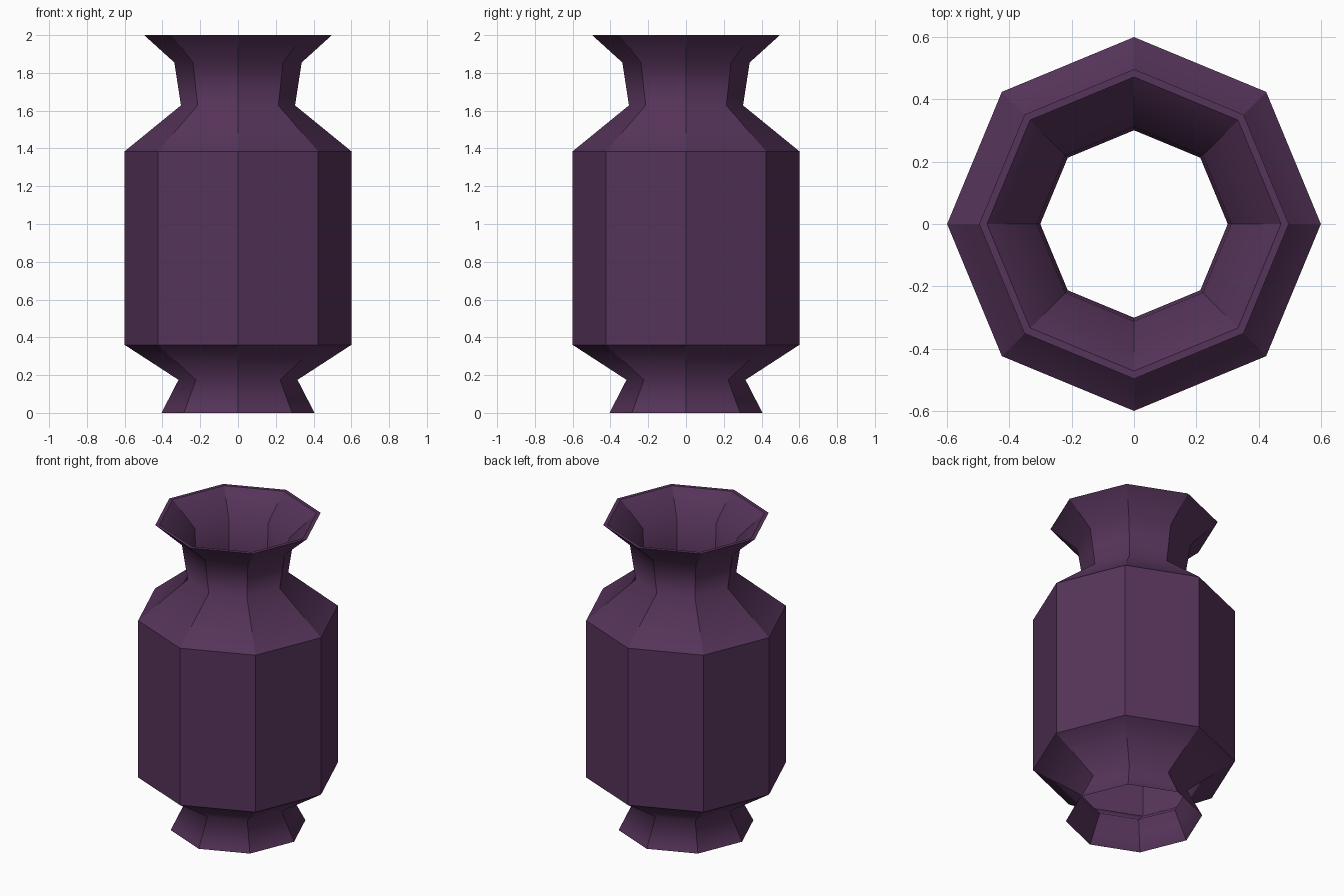
import bpy, bmesh, math

if "Cube" in bpy.data.objects:
    bpy.data.objects.remove(bpy.data.objects["Cube"])

SIDES = 8

# one flat colour
plum = bpy.data.materials.new("dark_plum")
plum.diffuse_color = (0.093, 0.034, 0.102, 1.0)
plum.use_nodes = True
plum.node_tree.nodes["Principled BSDF"].inputs["Base Color"].default_value = plum.diffuse_color

# profile (radius, height, crisp ring?) from foot up, over the lip, down inside the neck
profile = [
    (0.405, 0.0, True),     # foot
    (0.315, 0.175, False),  # lower waist
    (0.6, 0.36, True),      # body
    (0.6, 1.385, True),
    (0.302, 1.628, False),  # neck
    (0.337, 1.855, False),
    (0.497, 2.0, True),     # lip
    (0.472, 2.0, True),
    (0.312, 1.855, False),  # inner neck
    (0.301, 1.63, True),
]

bm = bmesh.new()
rings = []
for r, z, crisp in profile:
    rings.append([bm.verts.new((r * math.cos(math.tau * i / SIDES),
                                r * math.sin(math.tau * i / SIDES), z))
                  for i in range(SIDES)])
for a, b in zip(rings, rings[1:]):
    for i in range(SIDES):
        j = (i + 1) % SIDES
        bm.faces.new((a[i], a[j], b[j], b[i])).smooth = True

# panel edges are crisp, waist and neck rings are soft
for e in bm.edges:
    e.smooth = False
for ring, (r, z, crisp) in zip(rings, profile):
    for i in range(SIDES):
        bm.edges.get((ring[i], ring[(i + 1) % SIDES])).smooth = not crisp

mesh = bpy.data.meshes.new("vase")
bm.to_mesh(mesh)
bm.free()
mesh.materials.append(plum)
vase = bpy.data.objects.new("vase", mesh)
bpy.context.collection.objects.link(vase)
